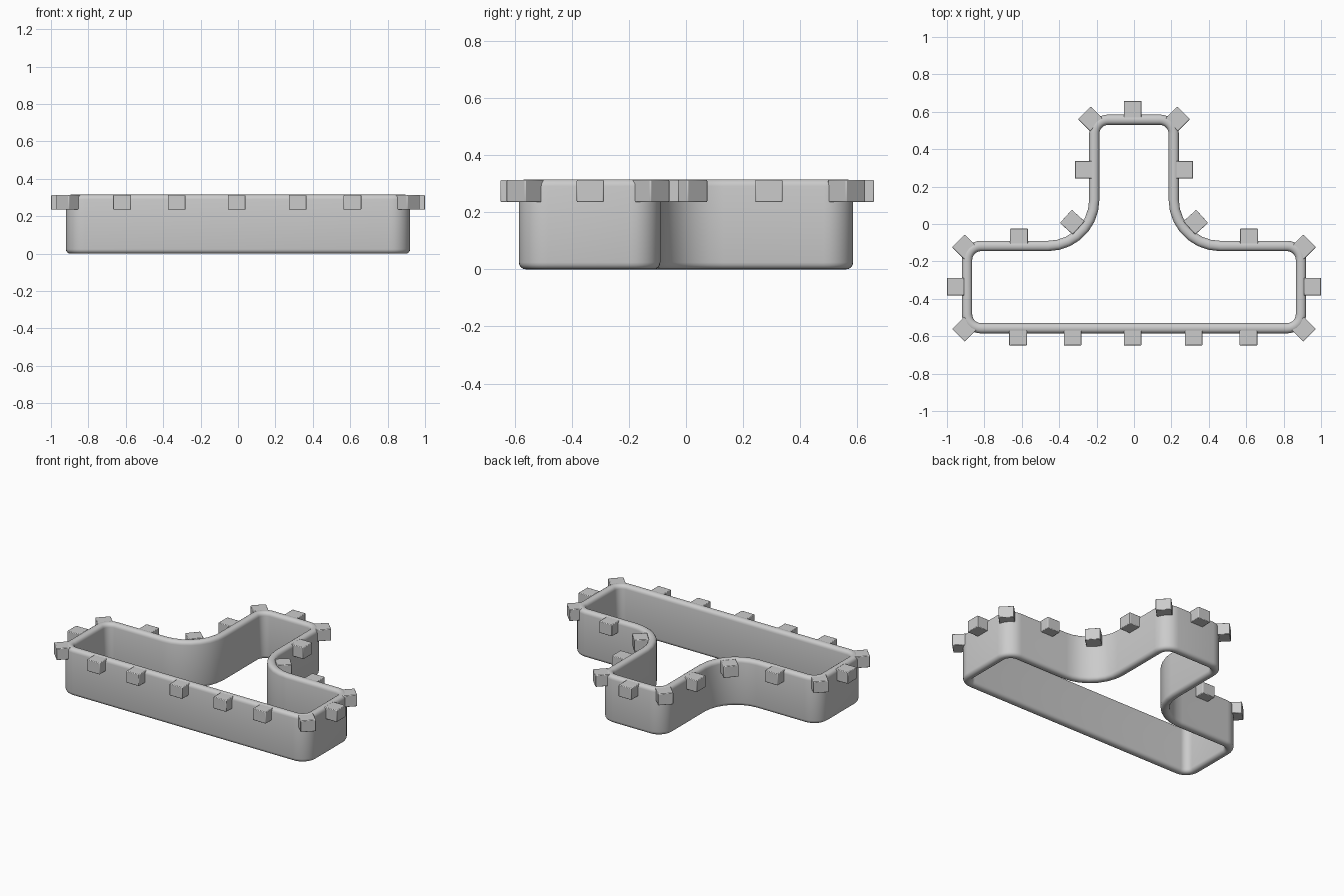
import bpy, bmesh
from math import radians, cos, sin

if "Cube" in bpy.data.objects:
    bpy.data.objects.remove(bpy.data.objects["Cube"])

H = 0.315      # wall height
T = 0.0275     # half wall thickness


def finish(ob, angle):
    bpy.ops.object.select_all(action='DESELECT')
    ob.select_set(True)
    bpy.context.view_layer.objects.active = ob
    bpy.ops.object.shade_smooth_by_angle(angle=radians(angle))


def arc(cx, cy, r, a0, a1, n, side=1):
    """Points with outward normals along an arc of the wall's centre line."""
    pts = []
    for i in range(n + 1):
        a = radians(a0 + (a1 - a0) * i / n)
        pts.append((cx + r * cos(a), cy + r * sin(a), side * cos(a), side * sin(a)))
    return pts


# Outline: right half, then mirrored
half = (arc(0.8175, -0.4825, 0.075, -90, 0, 8)
        + arc(0.8175, -0.1925, 0.075, 0, 90, 8)
        + arc(0.46, 0.13, 0.2475, -90, -180, 7, -1)
        + arc(0.1375, 0.4825, 0.075, 0, 90, 8))
path = half + [(-x, y, -nx, ny) for x, y, nx, ny in reversed(half)]

# Wall cross-section: tall rounded rectangle (offset, height)
R = 0.024
section = []
for cx, cz, a0 in ((T - R, R, -90), (T - R, H - R, 0), (R - T, H - R, 90), (R - T, R, 180)):
    section += [p[:2] for p in arc(cx, cz, R, a0, a0 + 90, 4)]

# Sweep the section around the outline
bm = bmesh.new()
rings = [[bm.verts.new((x + nx * o, y + ny * o, z)) for o, z in section]
         for x, y, nx, ny in path]
for i, ring in enumerate(rings):
    nxt = rings[(i + 1) % len(rings)]
    for j in range(len(ring)):
        k = (j + 1) % len(ring)
        bm.faces.new((ring[j], nxt[j], nxt[k], ring[k]))
bmesh.ops.recalc_face_normals(bm, faces=bm.faces)
mesh = bpy.data.meshes.new("wall")
bm.to_mesh(mesh)
bm.free()
wall = bpy.data.objects.new("wall", mesh)
bpy.context.collection.objects.link(wall)
finish(wall, 40)


# Rim tabs: small blocks around the top edge (x, y, rotation)
def tab(x, y, deg):
    bpy.ops.mesh.primitive_cube_add(size=1, location=(x, y, 0.274), rotation=(0, 0, radians(deg)))
    ob = bpy.context.object
    ob.name = "rim_tab"
    ob.scale = (0.092, 0.095, 0.078)
    bpy.ops.object.transform_apply(location=False, rotation=False, scale=True)
    bev = ob.modifiers.new("bevel", 'BEVEL')
    bev.width = 0.004
    bev.segments = 2
    finish(ob, 30)


for x in (-0.62, -0.328, -0.007, 0.319, 0.612):
    tab(x, -0.603, -90)
tab(-0.007, 0.612, 90)
for s in (-1, 1):
    tab(s * 0.954, -0.335, 0)
    tab(s * 0.615, -0.07, 90)
    tab(s * 0.27, 0.29, 0)
    tab(s * 0.906, -0.563, -s * 45)
    tab(s * 0.906, -0.123, s * 45)
    tab(s * 0.233, 0.562, s * 45)
    tab(s * 0.33, 0.01, s * 42)
